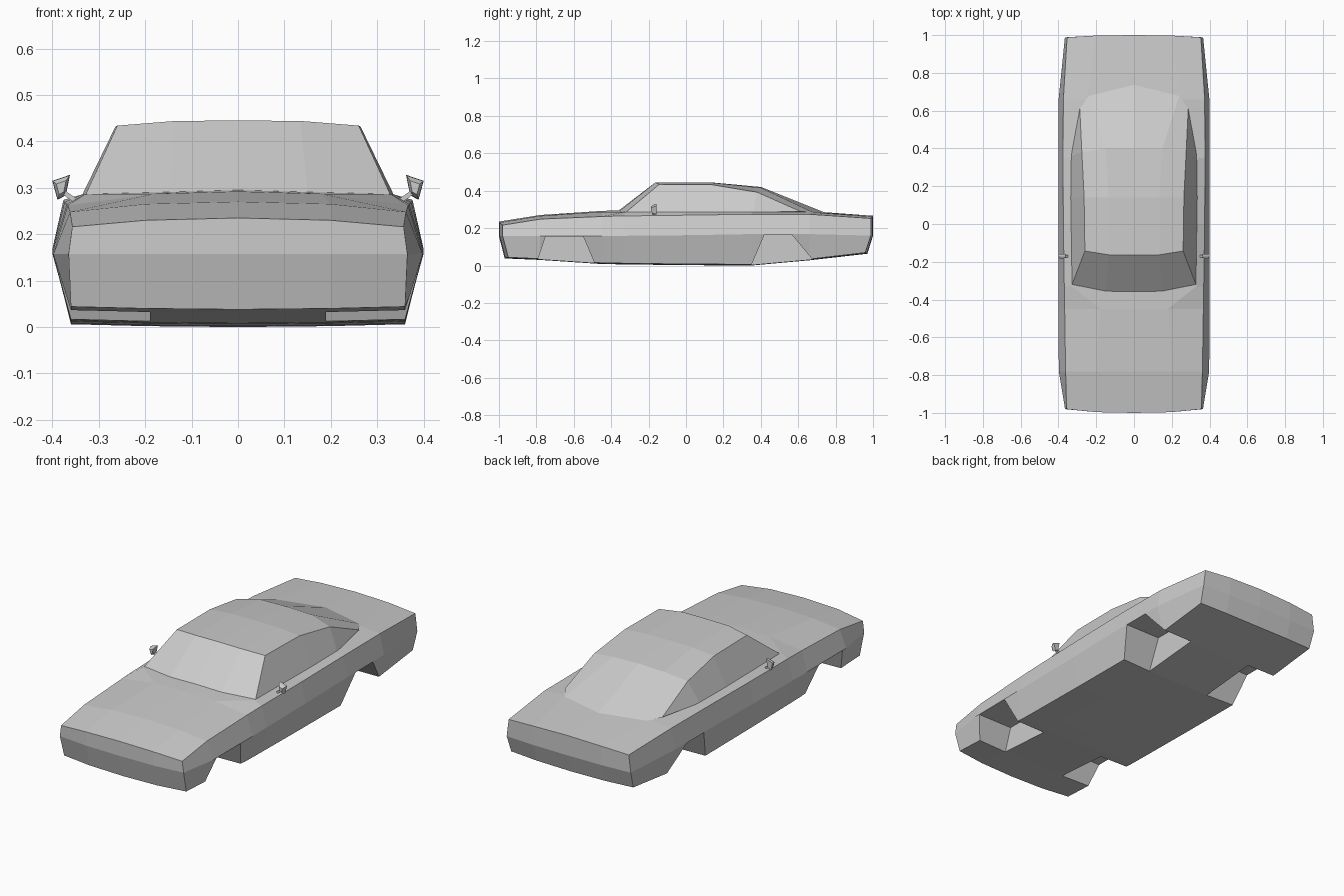
import bpy, bmesh
from mathutils import Vector

if "Cube" in bpy.data.objects:
    bpy.data.objects.remove(bpy.data.objects["Cube"])

paint = bpy.data.materials.new("grey_paint")
paint.use_nodes = True
paint.diffuse_color = (0.6, 0.6, 0.6, 1)
paint.node_tree.nodes["Principled BSDF"].inputs["Base Color"].default_value = (0.6, 0.6, 0.6, 1)


def make(name, bm):
    bmesh.ops.remove_doubles(bm, verts=bm.verts, dist=0.0005)
    bmesh.ops.recalc_face_normals(bm, faces=bm.faces)
    mesh = bpy.data.meshes.new(name)
    bm.to_mesh(mesh)
    bm.free()
    mesh.materials.append(paint)
    obj = bpy.data.objects.new(name, mesh)
    bpy.context.collection.objects.link(obj)
    return obj


def face(bm, points):
    return bm.faces.new([bm.verts.new(p) for p in points])


def both_sides(bm, points):
    """Add a face and its mirror image across x = 0."""
    face(bm, points)
    face(bm, [(-x, y, z) for x, y, z in points])


def strips(bm, rows):
    """Mirrored quads between rows of half-section points."""
    for a, b in zip(rows, rows[1:]):
        for i in range(len(a) - 1):
            both_sides(bm, [a[i], a[i + 1], b[i + 1], b[i]])


# Body stations: y, floor z, belt x, belt z, shoulder x, shoulder z, deck mid x, deck z
stations = [
    (-1.00, 0.040, 0.365, 0.157, 0.357, 0.216, 0.20, 0.235),
    (-0.78, 0.032, 0.398, 0.157, 0.362, 0.248, 0.20, 0.270),
    (-0.45, 0.010, 0.400, 0.158, 0.367, 0.262, 0.18, 0.292),
    (-0.33, 0.008, 0.400, 0.159, 0.369, 0.265, 0.33, 0.296),
    (0.00, 0.004, 0.400, 0.162, 0.374, 0.269, 0.335, 0.296),
    (0.35, 0.002, 0.400, 0.168, 0.376, 0.274, 0.335, 0.296),
    (0.66, 0.030, 0.399, 0.168, 0.374, 0.274, 0.25, 0.291),
    (1.00, 0.065, 0.366, 0.160, 0.354, 0.252, 0.20, 0.266),
]
sections = []
for y, floor, bx, bz, sx, sz, mx, dz in stations:
    end = -1 if y < -0.9 else (1 if y > 0.9 else 0)
    bow = end * (0.02 if end < 0 else 0.012)
    tuck = end * 0.03
    sections.append([
        (0, y - tuck, floor - 0.002), (0.2, y - tuck - bow * 0.2, floor), (0.36, y - tuck - bow, floor + 0.004),
        (bx, y - bow, bz), (sx, y - bow, sz),
        (mx, y - bow * 0.2, dz - (0.01 if mx > 0.3 else 0.005)), (0, y, dz)])

bm = bmesh.new()
strips(bm, sections)

# Nose and tail panels, split at the belt line
for s in (sections[0], sections[-1]):
    belt = [(0, s[6][1], s[3][2]), (0.2, s[5][1], s[3][2]), s[3]]
    strips(bm, [s[0:3], belt, [s[6], s[5], s[4]]])
body = make("body", bm)

# Wheel wells cut as angular arches
arches = {
    "front": [(-0.81, -0.02), (-0.75, 0.156), (-0.55, 0.156), (-0.475, -0.02)],
    "rear": [(0.34, -0.02), (0.42, 0.166), (0.565, 0.166), (0.72, -0.02)],
}
for end, outline in arches.items():
    for side, s in (("left", 1), ("right", -1)):
        bm = bmesh.new()
        f = face(bm, [(s * 0.19, y, z) for y, z in outline])
        out = bmesh.ops.extrude_face_region(bm, geom=[f])
        moved = [v for v in out["geom"] if isinstance(v, bmesh.types.BMVert)]
        bmesh.ops.translate(bm, verts=moved, vec=(s * 0.3, 0, 0))
        if len(bm.faces) < 6:
            face(bm, [(s * 0.19, y, z) for y, z in outline])
        cutter = make(f"{end}_{side}_well_cutter", bm)
        cutter.hide_render = True
        cutter.hide_set(True)
        cut = body.modifiers.new(f"{end}_{side}_well", "BOOLEAN")
        cut.operation = "DIFFERENCE"
        cut.solver = "EXACT"
        cut.object = cutter

# Apply the cuts, then drop the cutters
baked = bpy.data.meshes.new_from_object(body.evaluated_get(bpy.context.evaluated_depsgraph_get()))
body.modifiers.clear()
body.data = baked
for obj in [o for o in bpy.data.objects if o.name.endswith("_well_cutter")]:
    bpy.data.objects.remove(obj)

# Cabin: windscreen, roof and fastback rear window as one loft
rows = [
    [(0, -0.36, 0.294), (0.15, -0.355, 0.291), (0.33, -0.325, 0.282)],
    [(0, -0.163, 0.445), (0.135, -0.163, 0.444), (0.26, -0.143, 0.434)],
    [(0, 0.14, 0.444), (0.135, 0.14, 0.443), (0.264, 0.14, 0.432)],
    [(0, 0.40, 0.420), (0.15, 0.40, 0.416), (0.276, 0.38, 0.392)],
    [(0, 0.74, 0.284), (0.24, 0.68, 0.284), (0.287, 0.61, 0.290)],
]
bm = bmesh.new()
strips(bm, rows)

# Side windows
sill_mid, sill_rear = (0.336, 0.14, 0.284), (0.333, 0.36, 0.284)
edge = [r[2] for r in rows]
both_sides(bm, [edge[0], edge[1], edge[2], sill_mid])
both_sides(bm, [sill_mid, edge[2], edge[3], sill_rear])
both_sides(bm, [sill_rear, edge[3], edge[4]])
# Short filler under the rear quarter
both_sides(bm, [sill_rear, edge[4], rows[4][1], (0.24, 0.66, 0.27)])
make("cabin", bm)

# Door mirrors: flared housing on a short stalk
for side, s in (("left", 1), ("right", -1)):
    bm = bmesh.new()
    back = [(0.362, 0.328), (0.400, 0.315), (0.389, 0.274), (0.371, 0.284)]
    mid = Vector((0.381, 0.300))
    rings = []
    for y, k in ((-0.158, 1.0), (-0.172, 0.95), (-0.186, 0.55)):
        pts = [mid + (Vector(p) - mid) * k for p in back]
        rings.append([bm.verts.new((s * p.x, y, p.y)) for p in pts])
    for a, b in zip(rings, rings[1:]):
        for i in range(4):
            bm.faces.new([a[i], a[(i + 1) % 4], b[(i + 1) % 4], b[i]])
    bm.faces.new(rings[0])
    bm.faces.new(rings[-1])
    make(f"{side}_mirror", bm)

    bm = bmesh.new()
    ends = [[(s * x, y, z + dz) for y, dz in ((-0.178, -0.006), (-0.164, -0.006), (-0.164, 0.006), (-0.178, 0.006))]
            for x, z in ((0.350, 0.272), (0.378, 0.292))]
    for i in range(4):
        j = (i + 1) % 4
        face(bm, [ends[0][i], ends[0][j], ends[1][j], ends[1][i]])
    for e in ends:
        face(bm, e)
    make(f"{side}_mirror_stalk", bm)
